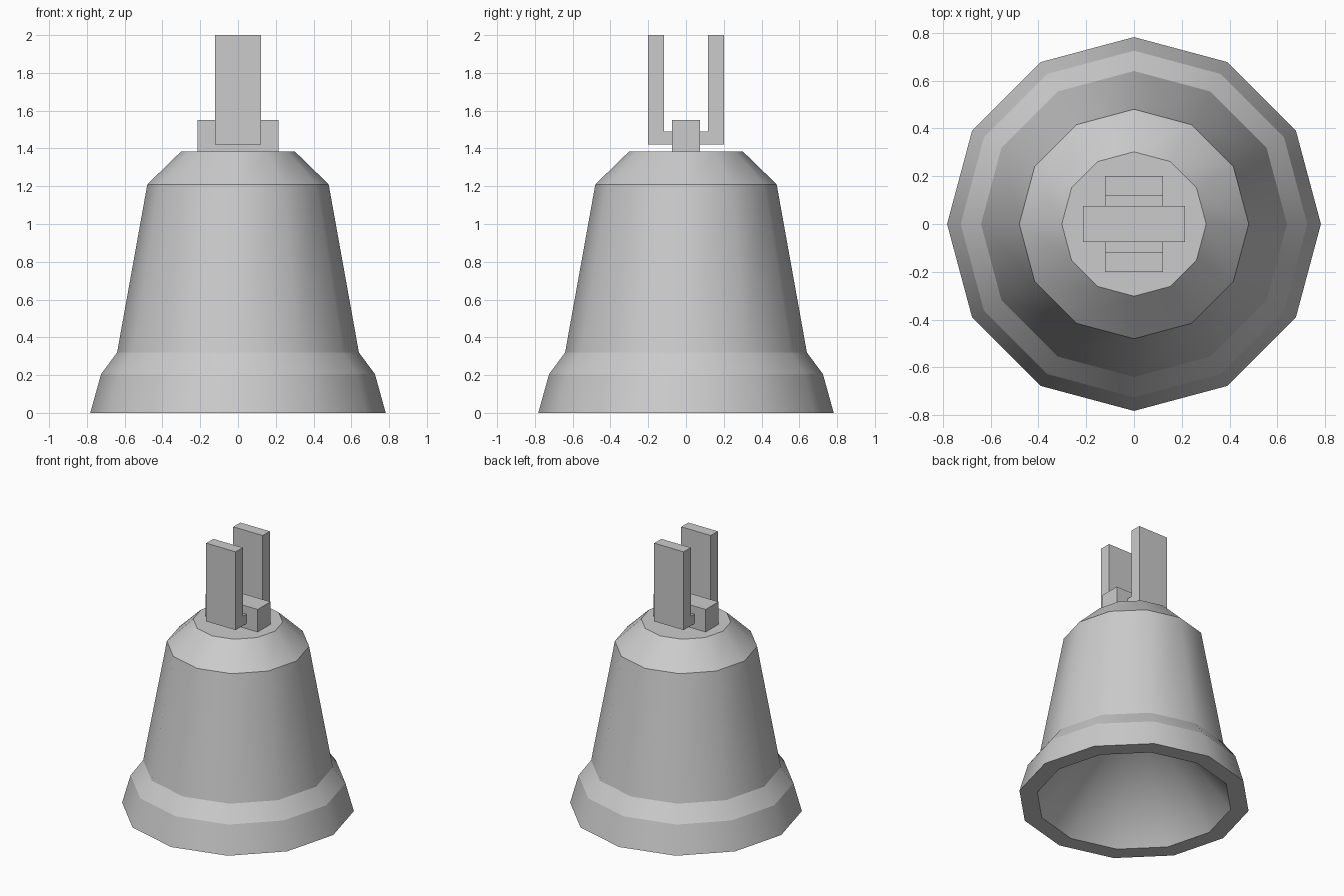
import bpy
import bmesh
import math

cube = bpy.data.objects.get("Cube")
if cube:
    bpy.data.objects.remove(cube, do_unlink=True)

SIDES = 12

grey = bpy.data.materials.new("plain grey")
grey.use_nodes = True
colour = (0.6, 0.6, 0.6, 1)
grey.diffuse_color = colour
bsdf = next(n for n in grey.node_tree.nodes if n.type == 'BSDF_PRINCIPLED')
bsdf.inputs["Base Color"].default_value = colour


def finish(name, bm):
    bmesh.ops.recalc_face_normals(bm, faces=bm.faces)
    mesh = bpy.data.meshes.new(name)
    bm.to_mesh(mesh)
    bm.free()
    mesh.materials.append(grey)
    obj = bpy.data.objects.new(name, mesh)
    bpy.context.collection.objects.link(obj)
    return obj


def hollow_lathe(name, apex_z, profile):
    """Revolve (radius, height) points; a cone to apex_z closes the hollow."""
    bm = bmesh.new()
    angles = [math.tau * i / SIDES for i in range(SIDES)]
    rings = [[bm.verts.new((r * math.cos(a), r * math.sin(a), z)) for a in angles]
             for r, z in profile]
    apex = bm.verts.new((0, 0, apex_z))
    for i in range(SIDES):
        j = (i + 1) % SIDES
        bm.faces.new((apex, rings[0][i], rings[0][j])).smooth = True
        for low, high in zip(rings, rings[1:]):
            bm.faces.new((low[i], low[j], high[j], high[i])).smooth = True
    bm.faces.new(rings[-1])
    # Keep the rings crisp while the sides shade round
    for ring in rings:
        for i in range(SIDES):
            bm.edges.get((ring[i], ring[(i + 1) % SIDES])).smooth = False
    return finish(name, bm)


def extrude_outline(name, outline, half_width):
    """Extrude a (y, z) outline along x."""
    bm = bmesh.new()
    face = bm.faces.new([bm.verts.new((-half_width, y, z)) for y, z in outline])
    grown = bmesh.ops.extrude_face_region(bm, geom=[face])["geom"]
    verts = [v for v in grown if isinstance(v, bmesh.types.BMVert)]
    bmesh.ops.translate(bm, vec=(2 * half_width, 0, 0), verts=verts)
    return finish(name, bm)


# Hollow bell: mouth, rim, flared lip, body, shoulder, crown
hollow_lathe("bell", 0.85, [
    (0.66, 0), (0.782, 0), (0.725, 0.205), (0.64, 0.32),
    (0.48, 1.21), (0.302, 1.383),
])

# Hanger block on the crown
extrude_outline("hanger_block",
                [(-0.075, 1.38), (0.075, 1.38), (0.075, 1.55), (-0.075, 1.55)], 0.214)

# U-shaped yoke with two upright plates
half = [(0.2, 1.42), (0.2, 2.0), (0.117, 2.0), (0.117, 1.49)]
extrude_outline("yoke", half + [(-y, z) for y, z in reversed(half)], 0.121)
